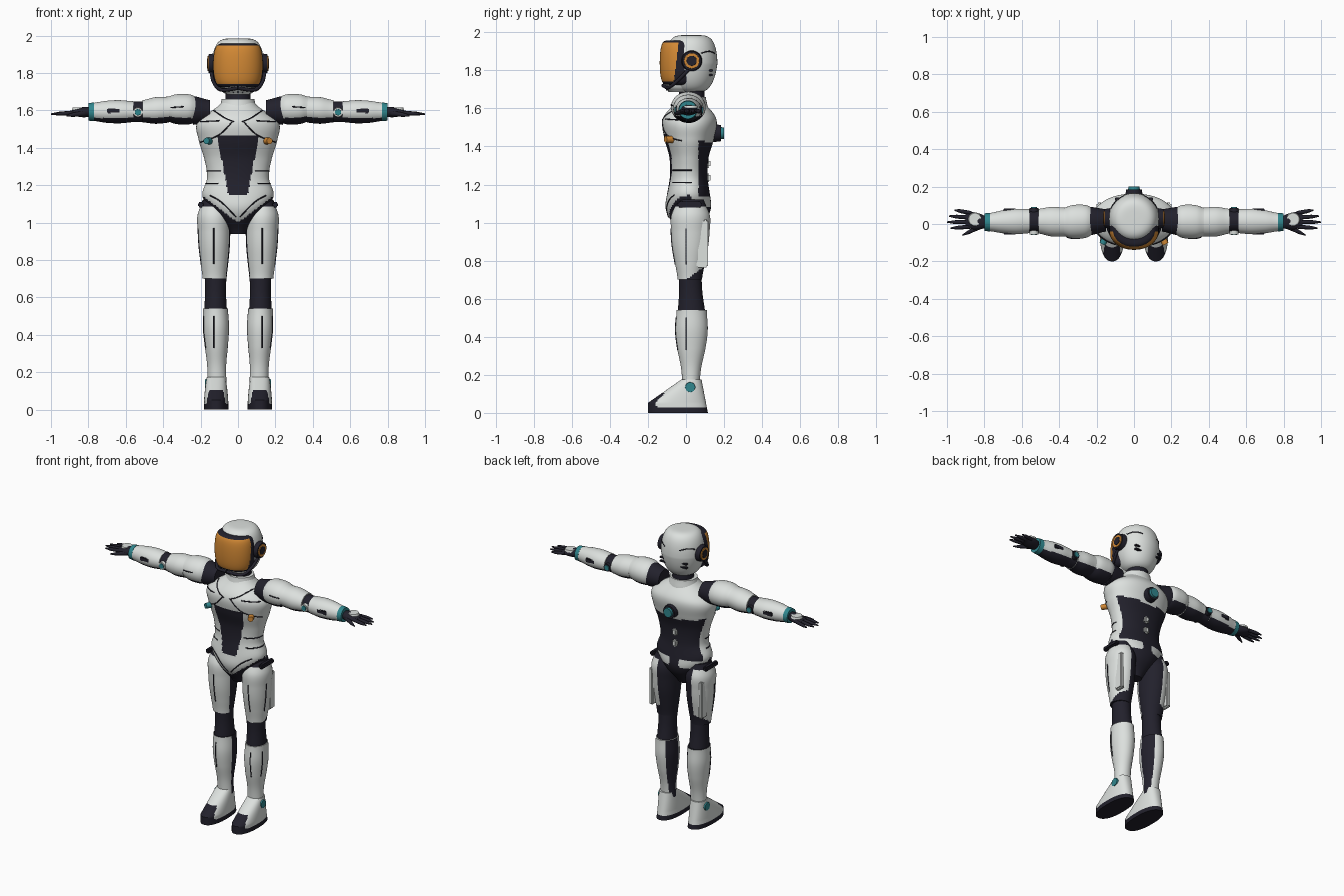
import bpy, bmesh
from math import sin, cos, pi, atan2, degrees, copysign
from mathutils import Vector

default_cube = bpy.data.objects.get("Cube")
if default_cube:
    bpy.data.objects.remove(default_cube, do_unlink=True)


def material(name, colour, roughness=.5):
    mat = bpy.data.materials.new(name)
    mat.use_nodes = True
    mat.diffuse_color = (*colour, 1)
    shader = mat.node_tree.nodes["Principled BSDF"]
    shader.inputs["Base Color"].default_value = (*colour, 1)
    shader.inputs["Roughness"].default_value = roughness
    return mat


WHITE = material("shell white", (.72, .75, .73))
DARK = material("charcoal", (.016, .015, .025))
ORANGE = material("amber", (.65, .25, .035), .2)
TEAL = material("teal", (.03, .24, .27))


def finish(name, bm, paint):
    """Make a smooth object; paint is a material or a rule(point, normal) that returns one."""
    bmesh.ops.recalc_face_normals(bm, faces=bm.faces)
    slots = []
    for face in bm.faces:
        mat = paint(face.calc_center_median(), face.normal) if callable(paint) else paint
        if mat not in slots:
            slots.append(mat)
        face.material_index = slots.index(mat)
    mesh = bpy.data.meshes.new(name)
    bm.to_mesh(mesh)
    bm.free()
    for mat in slots:
        mesh.materials.append(mat)
    obj = bpy.data.objects.new(name, mesh)
    bpy.context.collection.objects.link(obj)
    bpy.ops.object.select_all(action='DESELECT')
    bpy.context.view_layer.objects.active = obj
    obj.select_set(True)
    bpy.ops.object.shade_smooth_by_angle(angle=pi / 4)
    bpy.context.view_layer.update()
    return obj


def curve_at(values, t):
    """Smooth curve through evenly spaced numbers or vectors."""
    last = len(values) - 1
    i = min(int(t * last), last - 1)
    u = t * last - i
    a, b, c, d = (values[min(max(i + k, 0), last)] for k in (-1, 0, 1, 2))
    return b + (c - a + (2 * a - 5 * b + 4 * c - d + (3 * (b - c) + d - a) * u) * u) * u / 2


def loft(name, rings, paint, axis="z", side=1, segments=64, boxy=1):
    """Skin rings of (centre, width, depth) that lie across an axis."""
    bm = bmesh.new()
    loops = []
    for centre, width, depth in rings:
        loop = []
        for k in range(segments):
            angle = 2 * pi * k / segments
            a, b = (r * copysign(abs(w) ** boxy, w) for r, w in ((width, cos(angle)), (depth, sin(angle))))
            x, y, z = centre + (Vector((a, b, 0)) if axis == "z" else Vector((0, a, b)))
            loop.append(bm.verts.new((x * side, y, z)))
        loops.append(loop)
    for low, high in zip(loops, loops[1:]):
        for k in range(segments):
            bm.faces.new((low[k - 1], low[k], high[k], high[k - 1]))
    bm.faces.new(loops[0])
    bm.faces.new(loops[-1])
    return finish(name, bm, paint)


def limb(name, start, end, widths, paint, squash=(1, 1), count=24, **options):
    """Tube whose widths are evenly spaced; squash is depth relative to width."""
    start, end = Vector(start), Vector(end)
    rings = []
    for k in range(count + 1):
        t = k / count
        width = curve_at(widths, t)
        rings.append((start.lerp(end, t), width, width * curve_at(squash, t)))
    return loft(name, rings, paint, **options)


def egg(name, centre, width, depth, height, fullness, paint, jaw=1, **options):
    """Closed rounded shell; jaw narrows its lower half."""
    rings = []
    for k in range(1, 64):
        t = k / 64
        r = sin(pi * t) ** fullness * min(1, jaw + 2 * (1 - jaw) * t)
        rings.append((Vector(centre) - Vector((0, 0, height * cos(pi * t))), width * r, depth * r))
    return loft(name, rings, paint, **options)


def disc(name, at, radius, depth, facing, mat, segments=32):
    bm = bmesh.new()
    bmesh.ops.create_cone(bm, cap_ends=True, segments=segments, radius1=radius, radius2=radius * .9, depth=depth)
    bm.transform(Vector(facing).to_track_quat('Z', 'Y').to_matrix().to_4x4())
    bmesh.ops.translate(bm, verts=bm.verts, vec=at)
    finish(name, bm, mat)


def block(name, at, size, mat):
    bm = bmesh.new()
    bmesh.ops.create_cube(bm, size=1)
    bmesh.ops.scale(bm, verts=bm.verts, vec=size)
    bmesh.ops.bevel(bm, geom=bm.edges[:], offset=min(size) / 4, segments=2, affect='EDGES')
    bmesh.ops.translate(bm, verts=bm.verts, vec=at)
    finish(name, bm, mat)


def cable(name, points, radius, mat):
    curve = bpy.data.curves.new(name, 'CURVE')
    curve.dimensions = '3D'
    curve.bevel_depth, curve.bevel_resolution, curve.use_fill_caps = radius, 1, True
    spline = curve.splines.new('POLY')
    spline.points.add(len(points) - 1)
    for point, place in zip(spline.points, points):
        point.co = (*place, 1)
    curve.materials.append(mat)
    bpy.context.collection.objects.link(bpy.data.objects.new(name, curve))


def seam(name, target, points, side=0):
    """Thin panel line laid on a part: (x, z) from the front, or (y, z) from a side."""
    path = [Vector((side, a, z)) if side else Vector((a, -1, z)) for a, z in points]
    direction = Vector((-side, 0, 0)) if side else Vector((0, 1, 0))
    casts = [target.ray_cast(curve_at(path, k / 16), direction) for k in range(17)]
    hits = [cast[1] for cast in casts if cast[0]]
    if len(hits) > 1:
        cable(name, hits, .0035, DARK)


# Colour rules: belly, back and crotch panels, visor, limbs and boots
def torso_paint(p, n):
    x = abs(p.x)
    if p.y < .03:
        belly = 1.15 < p.z < 1.465 and x < .05 + (p.z - 1.15) / 5
        return DARK if belly or p.z < 1 + .75 * x else WHITE
    if p.z < 1.14:
        return WHITE if p.z > 1.08 and x > .035 else DARK
    return DARK if p.y > .065 and p.z < 1.41 + x / 10 else WHITE


def visor_paint(p, n):
    return ORANGE if p.y < (p.z - 1.85) / 8 - .05 and 1.742 < p.z < 1.946 else DARK


def arm_paint(p, n):
    return DARK if n.z < -.6 else WHITE


def leg_paint(side):
    def paint(p, n):
        angle = degrees(atan2(n.y, -n.x * side))
        hidden = -20 < angle < 90 if p.z > .6 else -10 < angle < 55
        cap_or_hem = p.z > 1.085 or .6 < p.z < .7 + .7 * max(p.y, 0)
        return DARK if hidden or cap_or_hem else WHITE
    return paint


def boot_paint(p, n):
    toe = p.y < -.1 and p.z < .105 and abs(abs(p.x) - .117) < .058 - p.z / 5
    return DARK if p.z < .03 or toe else WHITE


# Torso, neck and back
torso = limb("torso", (0, .01, .94), (0, .02, 1.64), (.04, .12, .19, .165, .18, .21, .215, .09), torso_paint,
             (1, .9, .6, .6, .57, .62, .66, .8), count=64, segments=112, boxy=.93)
disc("back_port_rim", (0, .165, 1.47), .047, .04, (0, 1, 0), DARK)
disc("back_port", (0, .185, 1.47), .033, .03, (0, 1, 0), TEAL)
for z in (1.31, 1.235):
    block("spine_plate", (0, .11, z), (.035, .04, .045), WHITE)
limb("neck", (0, .03, 1.6), (0, .03, 1.73), (.07, .065), DARK)
limb("collar", (0, .025, 1.6), (0, .025, 1.66), (.1, .088), WHITE, (.9, .9))

# Helmet
head = egg("helmet", (0, .028, 1.835), .139, .137, .15, .4, WHITE, jaw=.8)
egg("visor", (0, -.03, 1.84), .133, .108, .118, .2, visor_paint, segments=128, boxy=.95)
limb("chin_guard", (0, -.03, 1.685), (0, -.03, 1.73), (.06, .08, .088), WHITE)
for i in range(-2, 3):
    block("chin_slit", (i / 40, -.1 + i * i / 125, 1.705), (.006, .012, .022), DARK)

for side, label in ((1, "left_"), (-1, "right_")):
    # Ear, jaw strap and vents
    for part, out, radius, mat in (("rim", .143, .055, DARK), ("ring", .147, .044, ORANGE), ("hub", .15, .029, DARK)):
        disc(label + "ear_" + part, (side * out, .03, 1.85), radius, .03, (side, 0, 0), mat)
    strap = [Vector((side * x, y, z)) for x, y, z in ((.143, .02, 1.81), (.13, -.04, 1.75), (.09, -.09, 1.71), (0, -.12, 1.72))]
    cable(label + "jaw_strap", [curve_at(strap, k / 24) for k in range(25)], .01, DARK)
    for z in (1.775, 1.8):
        block(label + "head_vent", (side * .077, .132, z), (.05, .02, .01), DARK)
    seam(label + "helmet_seam", head, [(.08, 1.89), (.12, 1.9), (.15, 1.89)], side)

    # Chest and waist lines, chest light
    for line in ([(.02, 1.54), (.07, 1.56), (.13, 1.6)], [(.03, 1.54), (.1, 1.47), (.2, 1.43)],
                 [(.1, 1.545), (.2, 1.54)], [(.01, 1.03), (.09, 1.11), (.15, 1.145)]):
        seam(label + "torso_seam", torso, [(side * x, z) for x, z in line])
    for z in (1.275, 1.21):
        seam(label + "waist_seam", torso, [(-.07, z), (.03, z)], side)
    disc(label + "chest_light", (side * .16, -.09, 1.437), .019, .04, (side, -2, 0), ORANGE if side > 0 else TEAL)

    # Leg
    paint = leg_paint(side)
    thigh = limb(label + "thigh", (.13, .025, 1.12), (.125, .02, .7), (.06, .088, .087, .083, .074, .064), paint,
                 (1.15, 1.15, 1), count=48, side=side, segments=80)
    limb(label + "knee", (.12, .02, .76), (.12, .03, .5), (.06, .056, .062), DARK, (1, 1.2), side=side)
    shin = limb(label + "shin", (.12, .03, .54), (.112, .026, .14), (.066, .07, .062, .051, .05), paint,
                (1.2, 1.2, .9), count=40, side=side, segments=80)
    for part, low, high in ((thigh, .78, .97), (shin, .33, .5)):
        seam(label + "leg_front_seam", part, [(side * .13, low), (side * .13, high)])
        seam(label + "leg_side_seam", part, [(0, low), (0, high)], side)
    block(label + "hip_clip", (side * .2, .02, 1.095), (.03, .13, .03), DARK)
    block(label + "thigh_plate", (side * .185, .085, .89), (.03, .06, .25), WHITE)

    # Boot: upright heel, sloping toe
    rings = []
    for k in range(31):
        t = k / 30
        heel, toe = .115 - t / 30, max(0, t - .3) / 4 - .2
        rings.append((Vector((.117, (heel + toe) / 2, .175 * t)), .066 - t * t / 60, (heel - toe) / 2))
    loft(label + "boot", rings, boot_paint, side=side, boxy=.85)
    disc(label + "ankle_light", (side * .165, .022, .135), .03, .025, (side, 0, 0), TEAL, 8)

    # Arm, each piece reaching a little into the next
    across = {"axis": "x", "side": side}
    limb(label + "shoulder_joint", (.15, .02, 1.595), (.24, .015, 1.6), (.06, .077), DARK, **across)
    pauldron = limb(label + "pauldron", (.21, .015, 1.605), (.38, .01, 1.607), (.065, .086, .091, .088, .074),
                    arm_paint, (.92, .88), **across)
    limb(label + "upper_arm", (.37, .01, 1.604), (.51, .015, 1.595), (.077, .079, .066), arm_paint, (.9, .9), **across)
    limb(label + "elbow", (.5, .015, 1.593), (.57, .015, 1.592), (.055, .055), DARK, **across)
    limb(label + "forearm", (.56, .015, 1.593), (.775, .01, 1.592), (.064, .068, .061, .048), arm_paint, (.87, 1), **across)
    limb(label + "cuff", (.77, .01, 1.592), (.8, .01, 1.592), (.05, .047), TEAL, **across)
    for face, rim in ((-1, WHITE), (1, DARK)):
        disc(label + "elbow_rim", (side * .535, .015 + face * .055, 1.59), .027, .03, (0, face, 0), rim)
        disc(label + "elbow_light", (side * .535, .015 + face * .065, 1.59), .018, .02, (0, face, 0), TEAL)
        block(label + "forearm_vent", (side * .665, .013 + face * .06, 1.597), (.07, .018, .028), DARK)
    seam(label + "pauldron_seam", pauldron, [(side * .29, 1.62), (side * .36, 1.615)])

    # Hand
    limb(label + "palm", (.79, .01, 1.592), (.9, .022, 1.587), (.032, .042, .046, .035), DARK, (.8, .3), **across)
    disc(label + "hand_plate", (side * .85, .025, 1.609), .037, .014, (0, 0, 1), WHITE)
    for i, tip in enumerate((.98, 1, .99, .96)):
        y = .024 * i - .014
        limb(label + "finger", (.87, y, 1.588), (tip, y + (i - 1) / 120, 1.58), (.011, .011, .01, .004), DARK,
             count=9, segments=12, **across)
    limb(label + "thumb", (.815, -.01, 1.585), (.918, -.06, 1.572), (.016, .013, .011, .004), DARK,
         count=9, segments=12, **across)
